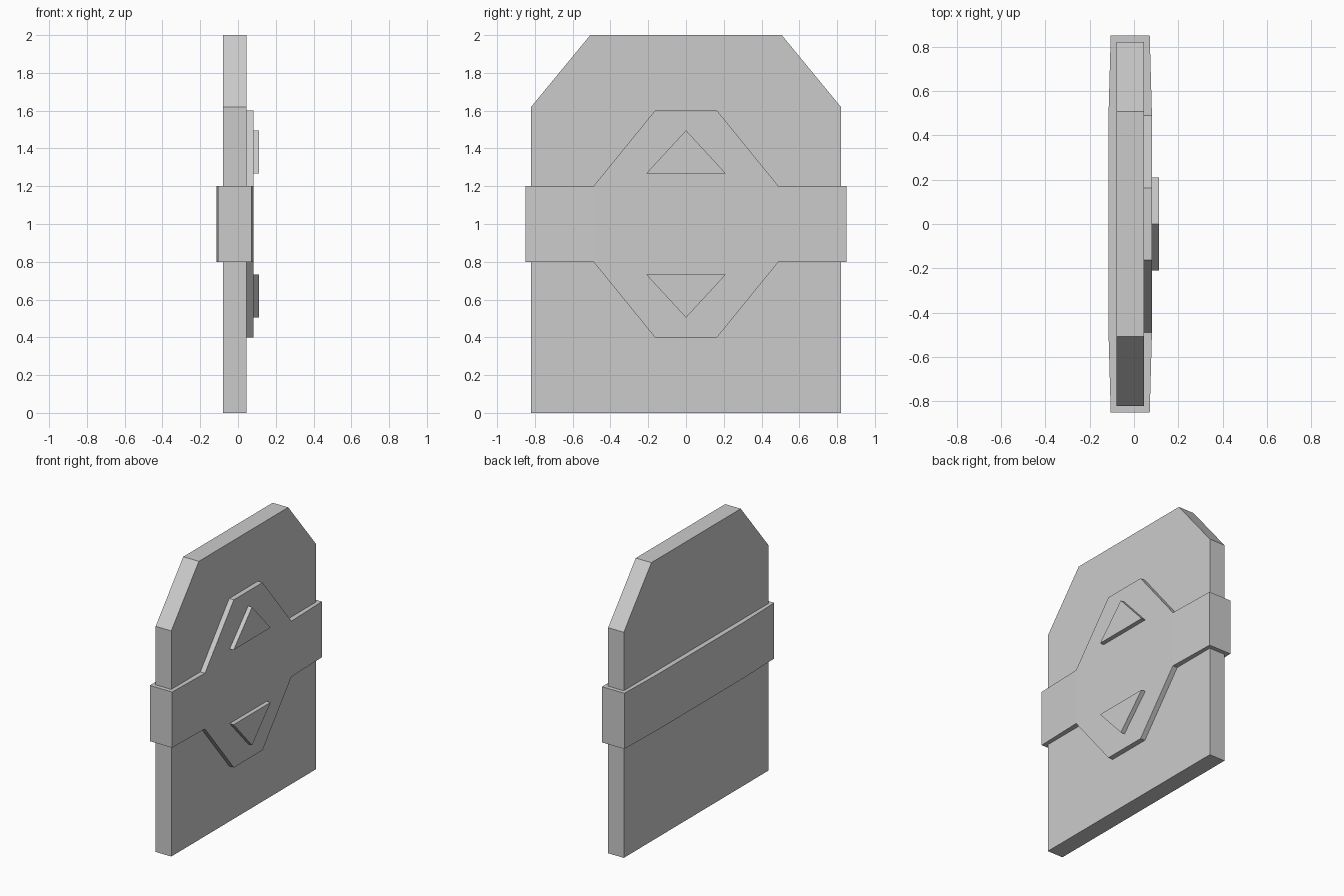
import bpy, bmesh
from mathutils import Vector

if "Cube" in bpy.data.objects:
    bpy.data.objects.remove(bpy.data.objects["Cube"])


def prism(name, profile, offset):
    """Extrude a closed flat profile along the offset vector."""
    bm = bmesh.new()
    face = bm.faces.new([bm.verts.new(p) for p in profile])
    ext = bmesh.ops.extrude_face_region(bm, geom=[face])
    verts = [v for v in ext["geom"] if isinstance(v, bmesh.types.BMVert)]
    bmesh.ops.translate(bm, verts=verts, vec=Vector(offset))
    bmesh.ops.recalc_face_normals(bm, faces=bm.faces[:])
    mesh = bpy.data.meshes.new(name)
    bm.to_mesh(mesh)
    bm.free()
    obj = bpy.data.objects.new(name, mesh)
    bpy.context.collection.objects.link(obj)
    return obj


def side_prism(name, yz, x0, x1):
    return prism(name, [(x0, y, z) for y, z in yz], (x1 - x0, 0, 0))


BACK, FACE, RAISED, TOP = -0.08, 0.044, 0.081, 0.112

# Main slab with clipped upper corners
side_prism("door_slab", [(-0.82, 0), (0.82, 0), (0.82, 1.62), (0.507, 2),
                         (-0.507, 2), (-0.82, 1.62)], BACK, FACE)

# Wrap-around band, slightly tapered towards both ends
band = [(0.071, -0.85), (RAISED, -0.49), (RAISED, 0.49), (0.071, 0.85),
        (-0.105, 0.85), (-0.115, 0.49), (-0.115, -0.49), (-0.105, -0.85)]
prism("cross_band", [(x, y, 0.8) for x, y in band], (0, 0, 0.4))

# Raised plate halves and arrow triangles, mirrored about z = 1
for s, label in ((1, "upper"), (-1, "lower")):
    side_prism(label + "_plate", [(y, 1 + s * h) for y, h in
               ((-0.49, 0.2), (0.49, 0.2), (0.163, 0.602), (-0.163, 0.602))],
               FACE, RAISED)
    side_prism(label + "_arrow", [(y, 1 + s * h) for y, h in
               ((-0.21, 0.268), (0.21, 0.268), (0, 0.496))],
               RAISED, TOP)
